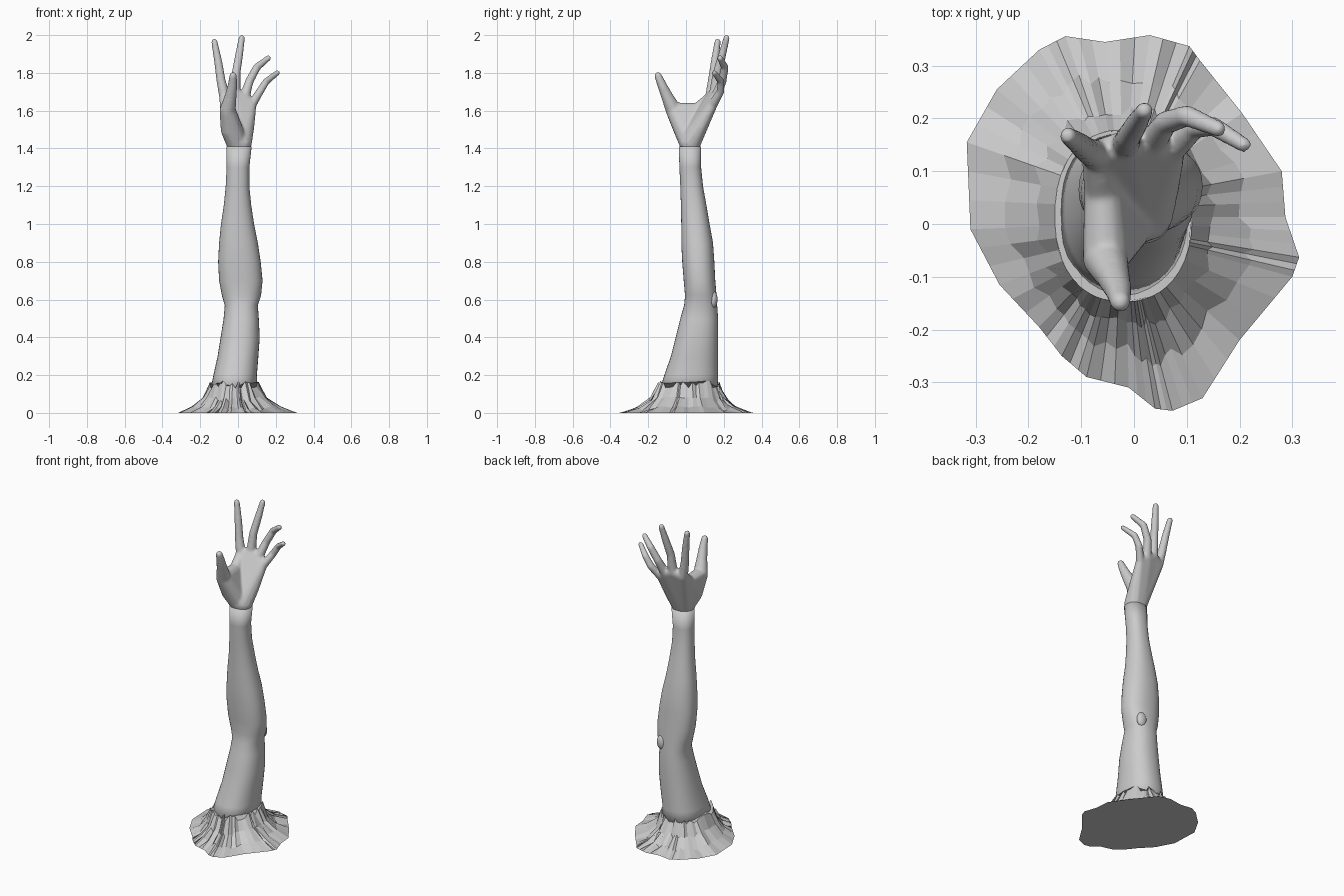
import bpy, bmesh, math, random
from mathutils import Vector

if "Cube" in bpy.data.objects:
    bpy.data.objects.remove(bpy.data.objects["Cube"])

random.seed(4)
grey = bpy.data.materials.new("plain grey")
grey.diffuse_color = (0.6, 0.6, 0.6, 1)
grey.use_nodes = True
grey.node_tree.nodes["Principled BSDF"].inputs["Base Color"].default_value = grey.diffuse_color


def finish(bm, name, smooth):
    bmesh.ops.recalc_face_normals(bm, faces=bm.faces)
    for f in bm.faces:
        f.smooth = smooth
    me = bpy.data.meshes.new(name)
    bm.to_mesh(me)
    bm.free()
    me.materials.append(grey)
    ob = bpy.data.objects.new(name, me)
    bpy.context.collection.objects.link(ob)
    return ob


def loft(bm, rings):
    """Bridge closed rings of points and cap both ends."""
    rows = [[bm.verts.new(p) for p in ring] for ring in rings]
    n = len(rows[0])
    for a, b in zip(rows, rows[1:]):
        for i in range(n):
            j = (i + 1) % n
            bm.faces.new((a[i], a[j], b[j], b[i]))
    bm.faces.new(rows[0][::-1])
    bm.faces.new(rows[-1])


def oval(x0, x1, y0, y1, angle, power=0.88):
    c, s = math.cos(angle), math.sin(angle)
    return ((x0 + x1) / 2 + (x1 - x0) / 2 * math.copysign(abs(c) ** power, c),
            (y0 + y1) / 2 + (y1 - y0) / 2 * math.copysign(abs(s) ** power, s))


# Arm: height, then left, right, front and back limits
sections = [
    (0.10, -.150, .105, -.145, .172), (0.20, -.130, .100, -.115, .170),
    (0.30, -.108, .108, -.080, .170), (0.40, -.092, .115, -.055, .170),
    (0.50, -.076, .110, -.030, .170), (0.57, -.070, .105, -.010, .165),
    (0.62, -.085, .122, -.005, .162), (0.70, -.100, .130, -.012, .155),
    (0.80, -.105, .120, -.020, .150), (0.90, -.100, .105, -.025, .143),
    (1.00, -.090, .085, -.025, .125), (1.10, -.075, .070, -.027, .108),
    (1.20, -.065, .060, -.030, .090), (1.30, -.060, .060, -.035, .080),
    (1.41, -.060, .072, -.038, .080)]
SIDES = 36
bm = bmesh.new()
loft(bm, [[(*oval(*s[1:], math.tau * i / SIDES), s[0]) for i in range(SIDES)]
          for s in sections])
arm = finish(bm, "arm", True)

# Elbow: low knob at the back
bm = bmesh.new()
bmesh.ops.create_uvsphere(bm, u_segments=20, v_segments=12, radius=1)
bmesh.ops.scale(bm, vec=(.032, .022, .045), verts=bm.verts)
bmesh.ops.translate(bm, vec=(.065, .145, .60), verts=bm.verts)
finish(bm, "elbow", True)

# Hand: hulls around balls (x, y, z, radius), fused and softened
hand_bm = bmesh.new()


def hull(*balls):
    tmp = bmesh.new()
    for x, y, z, r in balls:
        made = bmesh.ops.create_icosphere(tmp, subdivisions=2, radius=r + .002)
        bmesh.ops.translate(tmp, vec=(x, y, z), verts=made["verts"])
    cloud = [v.co.copy() for v in tmp.verts]
    tmp.free()
    tmp = bmesh.new()
    for co in cloud:
        tmp.verts.new(co)
    bmesh.ops.convex_hull(tmp, input=tmp.verts)
    bmesh.ops.delete(tmp, geom=[v for v in tmp.verts if not v.link_faces],
                     context='VERTS')
    me = bpy.data.meshes.new("piece")
    tmp.to_mesh(me)
    tmp.free()
    hand_bm.from_mesh(me)
    bpy.data.meshes.remove(me)


def chain(balls):
    for a, b in zip(balls, balls[1:]):
        hull(a, b)


fingers = [
    # index, middle, ring, little, from knuckle to tip
    [(-.070, .130, 1.67, .028), (-.090, .140, 1.76, .023),
     (-.105, .153, 1.86, .020), (-.125, .167, 1.965, .015)],
    [(-.015, .150, 1.69, .027), (-.010, .165, 1.80, .022),
     (.005, .190, 1.89, .020), (.020, .215, 1.985, .015)],
    [(.035, .155, 1.67, .026), (.060, .192, 1.755, .021),
     (.100, .205, 1.83, .019), (.160, .180, 1.878, .014)],
    [(.072, .140, 1.63, .024), (.115, .182, 1.70, .019),
     (.150, .185, 1.755, .017), (.208, .150, 1.80, .013)]]
wrist = [(-.005, .020, 1.43, .056), (.018, .022, 1.43, .056)]
for f in fingers:
    chain(f)
# Palm, split between neighbouring knuckles so it stays cupped
for a, b in zip(fingers, fingers[1:]):
    hull(*wrist, a[0], b[0])
hull(*wrist, (.055, .075, 1.51, .030), fingers[3][0])
# Thumb with its fleshy base and the web to the index side
thumb_base = [(-.045, -.020, 1.50, .046), (-.055, -.064, 1.60, .042)]
hull(wrist[0], *thumb_base)
chain([thumb_base[1], (-.040, -.098, 1.67, .031),
       (-.030, -.125, 1.73, .024), (-.026, -.148, 1.785, .018)])
hull(wrist[0], *thumb_base, (-.060, .060, 1.605, .034))
hull(wrist[0], (-.060, .060, 1.605, .034), fingers[0][0])

hand = finish(hand_bm, "hand", True)
fuse = hand.modifiers.new("fuse", 'REMESH')
fuse.mode = 'VOXEL'
fuse.voxel_size = .0065
fuse.use_smooth_shade = True
soften = hand.modifiers.new("soften", 'SMOOTH')
soften.factor = .5
soften.iterations = 6

# Ragged skirt around the foot of the arm
rim = [(.313, -.063), (.287, .013), (.28, .10), (.205, .21), (.125, .31),
       (.105, .337), (.03, .358), (-.055, .345), (-.13, .356), (-.18, .33),
       (-.26, .255), (-.317, .155), (-.31, -.01), (-.255, -.115),
       (-.18, -.195), (-.137, -.25), (-.09, -.29), (-.01, -.31), (.04, -.35),
       (.073, -.354), (.13, -.33), (.20, -.22), (.30, -.10)]
outer = []
for a, b in zip(rim, rim[1:] + rim[:1]):
    outer += [Vector(a).lerp(Vector(b), k / 3) for k in range(3)]
inner = []
for p in outer:
    ang = math.atan2(p.y - .015, p.x + .02)
    inner.append(Vector(oval(-.15, .11, -.147, .178, ang)))

rings = []
for t, z in ((0, 0), (.45, .035), (.78, .085), (1, .15)):
    ring = []
    for i, (p, q) in enumerate(zip(outer, inner)):
        folded = abs(p.y) > .2          # sharp creases at front and back
        shift = 0
        drop = 0
        if 0 < t < 1:
            shift = random.uniform(-.06, .06)
            drop = random.uniform(0, .022 if folded else .008)
            if folded and i % 3 == 1:
                drop += .012
        elif t == 1:
            drop = random.uniform(-.02, .02)
        v = p.lerp(q, t + shift)
        ring.append((v.x, v.y, max(0, z - drop)))
    rings.append(ring)
bm = bmesh.new()
loft(bm, rings)
finish(bm, "ground_skirt", False)
